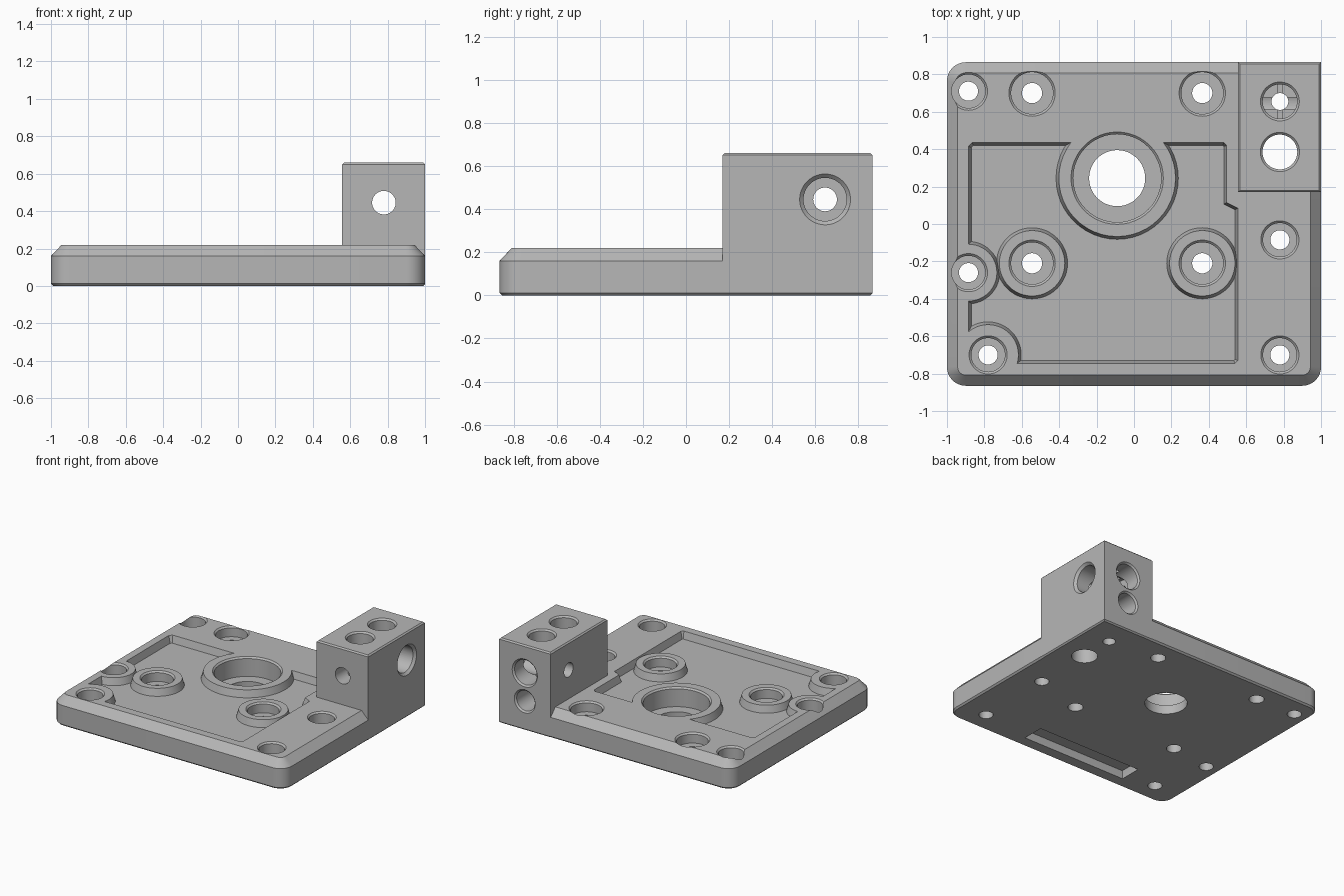
import bpy, bmesh, math
from mathutils import Vector

cube = bpy.data.objects.get("Cube")
if cube:
    bpy.data.objects.remove(cube, do_unlink=True)

SEG = 48
TOP, FLOOR = 0.22, 0.165          # plate top and pocket floor
BLOCK_TOP = 0.66

metal = bpy.data.materials.new("grey_metal")
metal.use_nodes = True
metal.diffuse_color = (0.47, 0.47, 0.47, 1)
metal.node_tree.nodes["Principled BSDF"].inputs["Base Color"].default_value = (0.47, 0.47, 0.47, 1)


def make_object(name, rings):
    """Skin a stack of equal rings and cap both ends."""
    bm = bmesh.new()
    loops = [[bm.verts.new(p) for p in ring] for ring in rings]
    n = len(loops[0])
    for a, b in zip(loops, loops[1:]):
        for i in range(n):
            j = (i + 1) % n
            bm.faces.new((a[i], a[j], b[j], b[i]))
    bm.faces.new(loops[0][::-1])
    bm.faces.new(loops[-1])
    bmesh.ops.recalc_face_normals(bm, faces=bm.faces)
    mesh = bpy.data.meshes.new(name)
    bm.to_mesh(mesh)
    bm.free()
    mesh.materials.append(metal)
    obj = bpy.data.objects.new(name, mesh)
    bpy.context.collection.objects.link(obj)
    return obj


def inset(points, d):
    """Move every side of a counter-clockwise outline inwards by d."""
    result = []
    for i, p in enumerate(points):
        p = Vector(p)
        e1 = (p - Vector(points[i - 1])).normalized()
        e2 = (Vector(points[(i + 1) % len(points)]) - p).normalized()
        n1, n2 = Vector((-e1.y, e1.x)), Vector((-e2.y, e2.x))
        result.append(p + (n1 + n2) * d / (1 + n1.dot(n2)))
    return result


def loft(name, outline, levels):
    """Prism with a (height, inset) pair for each level."""
    return make_object(name, [[(p.x, p.y, z) for p in inset(outline, d)] for z, d in levels])


def lathe(name, profile, origin=(0, 0, 0), axis=(0, 0, 1)):
    """Turn (radius, height) pairs around an axis."""
    rot = Vector(axis).to_track_quat('Z', 'Y')
    angles = [2 * math.pi * i / SEG for i in range(SEG)]
    return make_object(name, [
        [Vector(origin) + rot @ Vector((r * math.cos(a), r * math.sin(a), h)) for a in angles]
        for r, h in profile])


def combine(target, tool, operation='DIFFERENCE'):
    mod = target.modifiers.new("cut", 'BOOLEAN')
    mod.operation, mod.solver, mod.object = operation, 'EXACT', tool
    bpy.context.view_layer.objects.active = target
    bpy.ops.object.modifier_apply(modifier=mod.name)
    bpy.data.objects.remove(tool, do_unlink=True)


def drill(target, origin, axis, bore, depth, hole=None, length=0.0, lip=0.012):
    """Chamfered bore from a face, with an optional narrower hole behind it."""
    profile = [(bore + 2 * lip, lip), (bore, -lip), (bore, -depth)]
    if hole:
        profile += [(hole, -depth), (hole, -length)]
    combine(target, lathe("drill", profile, origin, axis))


def rectangle(x0, x1, y0, y1):
    return [(x0, y0), (x1, y0), (x1, y1), (x0, y1)]


# Base plate outline with rounded corners
radius, outline = 0.1, []
for k, (sx, sy) in enumerate([(1, 1), (-1, 1), (-1, -1), (1, -1)]):
    for i in range(9):
        a = math.radians(90 * k + 90 * i / 8)
        outline.append((sx * (1 - radius) + radius * math.cos(a),
                        sy * (0.865 - radius) + radius * math.sin(a)))
body = loft("mounting_plate_with_block", outline,
            [(0, 0.012), (0.012, 0), (0.16, 0), (TOP, 0.057)])

# Raised corner block
block = loft("block", rectangle(0.557, 1, 0.17, 0.865),
             [(0, 0.01), (0.01, 0), (BLOCK_TOP - 0.01, 0), (BLOCK_TOP, 0.01)])
combine(body, block, 'UNION')

# Shallow pocket with drafted walls, leaving the round bosses standing
pocket = loft("pocket",
              [(-0.885, -0.74), (-0.87, -0.745), (0.54, -0.745), (0.555, -0.73), (0.555, 0.085),
               (0.495, 0.115), (0.495, 0.42), (0.48, 0.435), (-0.865, 0.435), (-0.885, 0.415)],
              [(FLOOR, 0.015), (TOP, 0), (TOP + 0.05, 0)])
BIG = (-0.09, 0.245)
SCREW_BOSSES = [(-0.545, -0.21), (0.365, -0.21)]
bosses = [(BIG, 0.327), ((-0.885, -0.26), 0.167), ((-0.78, -0.70), 0.177)]
bosses += [(c, 0.19) for c in SCREW_BOSSES]
for (x, y), r in bosses:
    combine(pocket, lathe("boss", [(r + 0.01, 0.1), (r, FLOOR), (r - 0.015, TOP), (r - 0.015, 0.4)],
                          (x, y, 0)))
combine(body, pocket)

# Underside slot
combine(body, loft("slot", rectangle(-0.54, 0.36, -0.77, -0.60),
                   [(-0.05, 0), (0.01, 0), (0.055, 0.012)]))

# Central bore and screw holes in the plate
UP = (0, 0, 1)
drill(body, (*BIG, TOP), UP, 0.235, 0.15, 0.15, 0.3)
for x, y in SCREW_BOSSES + [(-0.545, 0.70), (0.365, 0.70)]:
    drill(body, (x, y, TOP), UP, 0.112, 0.08, 0.054, 0.3)
for x, y in [(-0.885, 0.71), (-0.885, -0.26), (-0.78, -0.70), (0.78, -0.70), (0.78, -0.085)]:
    drill(body, (x, y, TOP), UP, 0.09, 0.1, 0.051, 0.3)

# Crossing holes in the block
drill(body, (0.78, 0.655, BLOCK_TOP), UP, 0.092, 0.12, 0.045, 0.8)
drill(body, (0.78, 0.385, BLOCK_TOP), UP, 0.093, 0.8)
drill(body, (1, 0.645, 0.445), (1, 0, 0), 0.1, 0.34, 0.055, 0.6, lip=0.018)
drill(body, (0.78, 0.865, 0.445), (0, 1, 0), 0.096, 0.45, 0.063, 0.9)
drill(body, (0.78, 0.865, 0.225), (0, 1, 0), 0.078, 0.5)

# Smooth the round walls and keep machined edges crisp
bpy.ops.object.select_all(action='DESELECT')
body.select_set(True)
bpy.context.view_layer.objects.active = body
bpy.ops.object.shade_smooth_by_angle(angle=math.radians(25))
